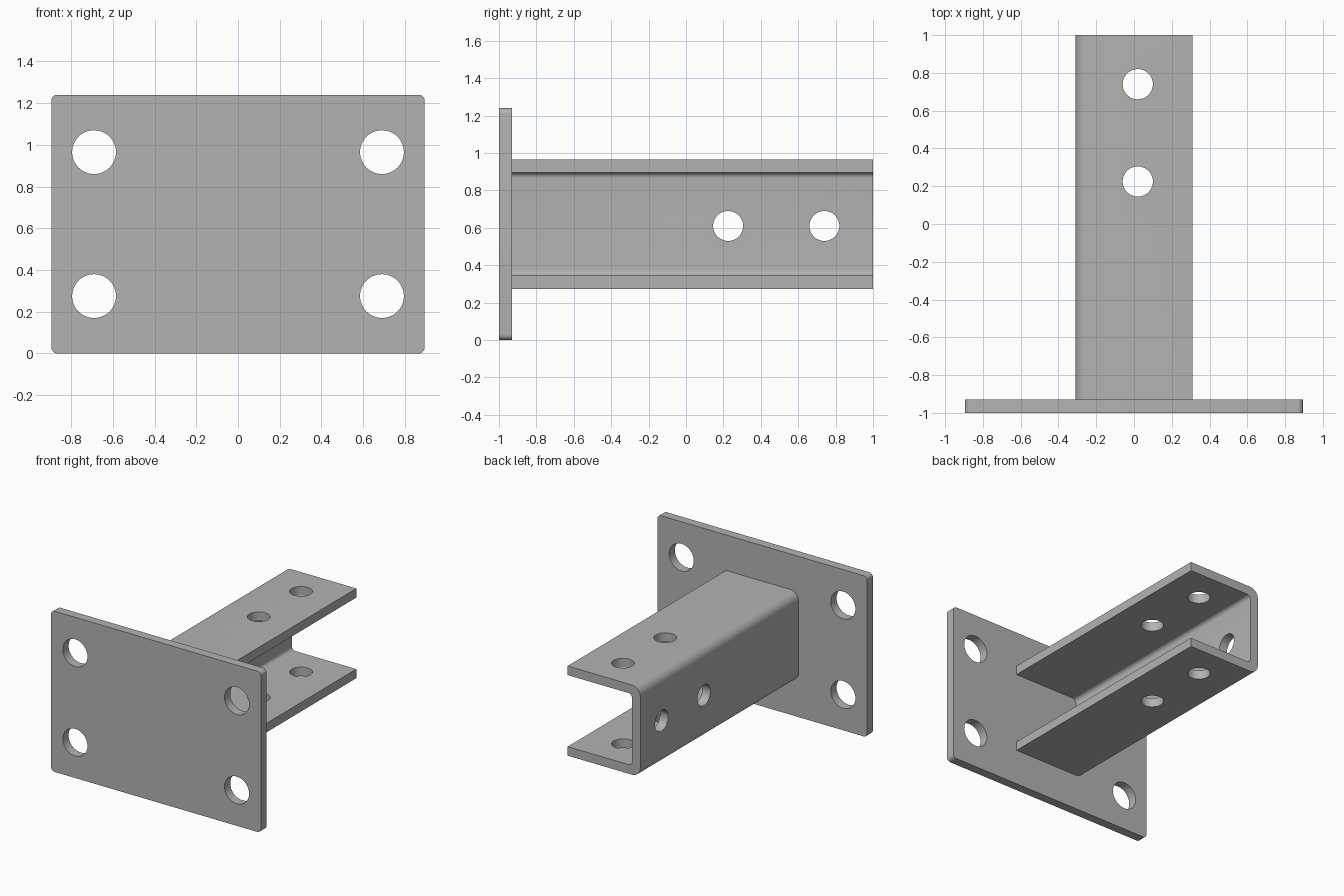
import bpy, bmesh, math
from mathutils import Vector

if "Cube" in bpy.data.objects:
    bpy.data.objects.remove(bpy.data.objects["Cube"], do_unlink=True)

GREY = (0.45, 0.45, 0.45, 1)
steel = bpy.data.materials.new("grey steel")
steel.use_nodes = True
steel.diffuse_color = GREY
steel.node_tree.nodes["Principled BSDF"].inputs["Base Color"].default_value = GREY

MID_Z = 0.62    # height of the centre line
WALL = 0.07     # thickness of plate and channel


def rounded(corners, steps=8):
    """Round each (x, z, radius) corner of a right-angled outline."""
    out = []
    for i, (x, z, r) in enumerate(corners):
        p = Vector((x, z))
        if r == 0:
            out.append(p)
            continue
        before = (Vector(corners[i - 1][:2]) - p).normalized() * r
        after = (Vector(corners[(i + 1) % len(corners)][:2]) - p).normalized() * r
        for k in range(steps + 1):
            a = math.pi / 2 * k / steps
            out.append(p + before * (1 - math.sin(a)) + after * (1 - math.cos(a)))
    return out


def extrude_profile(name, outline, y0, y1):
    """Extrude an x-z outline along y."""
    bm = bmesh.new()
    face = bm.faces.new([bm.verts.new((p.x, y0, p.y)) for p in outline])
    new = bmesh.ops.extrude_face_region(bm, geom=[face])["geom"]
    verts = [v for v in new if isinstance(v, bmesh.types.BMVert)]
    bmesh.ops.translate(bm, verts=verts, vec=(0, y1 - y0, 0))
    bmesh.ops.recalc_face_normals(bm, faces=bm.faces)
    mesh = bpy.data.meshes.new(name)
    bm.to_mesh(mesh)
    bm.free()
    mesh.materials.append(steel)
    obj = bpy.data.objects.new(name, mesh)
    bpy.context.collection.objects.link(obj)
    return obj


def drill(obj, location, rotation, radius, depth):
    """Cut a round hole and remove the cutter."""
    bpy.ops.mesh.primitive_cylinder_add(vertices=48, radius=radius, depth=depth,
                                        location=location, rotation=rotation)
    cutter = bpy.context.object
    cutter.hide_render = True
    cutter.data.materials.append(steel)
    mod = obj.modifiers.new("hole", "BOOLEAN")
    mod.operation, mod.solver, mod.object = "DIFFERENCE", "EXACT", cutter
    bpy.context.view_layer.objects.active = obj
    bpy.ops.object.modifier_apply(modifier=mod.name)
    bpy.data.objects.remove(cutter, do_unlink=True)


def smooth(obj):
    bpy.ops.object.select_all(action="DESELECT")
    obj.select_set(True)
    bpy.context.view_layer.objects.active = obj
    bpy.ops.object.shade_smooth_by_angle(angle=math.radians(30))


# Mounting plate with four bolt holes
W, H, R = 0.895, 2 * MID_Z, 0.03
plate = extrude_profile("mounting_plate", rounded(
    [(-W, 0, R), (W, 0, R), (W, H, R), (-W, H, R)]), -1, -1 + WALL)
for x in (-0.69, 0.69):
    for dz in (-0.345, 0.345):
        drill(plate, (x, -1 + WALL / 2, MID_Z + dz), (math.pi / 2, 0, 0), 0.105, 0.3)
smooth(plate)

# Channel arm, open towards +x
X, TOP, BOTTOM = 0.31, MID_Z + 0.346, MID_Z - 0.346
OUTER, INNER = 0.07, 0.03
arm = extrude_profile("channel_arm", rounded([
    (X, BOTTOM, 0), (X, BOTTOM + WALL, 0),
    (-X + WALL, BOTTOM + WALL, INNER), (-X + WALL, TOP - WALL, INNER),
    (X, TOP - WALL, 0), (X, TOP, 0),
    (-X, TOP, OUTER), (-X, BOTTOM, OUTER)]), -1 + WALL, 1)

# Holes through both flanges and through the web
for y in (0.225, 0.74):
    drill(arm, (0.02, y, MID_Z), (0, 0, 0), 0.08, 1)
    drill(arm, (-X, y, MID_Z - 0.01), (0, math.pi / 2, 0), 0.08, 0.3)
smooth(arm)
